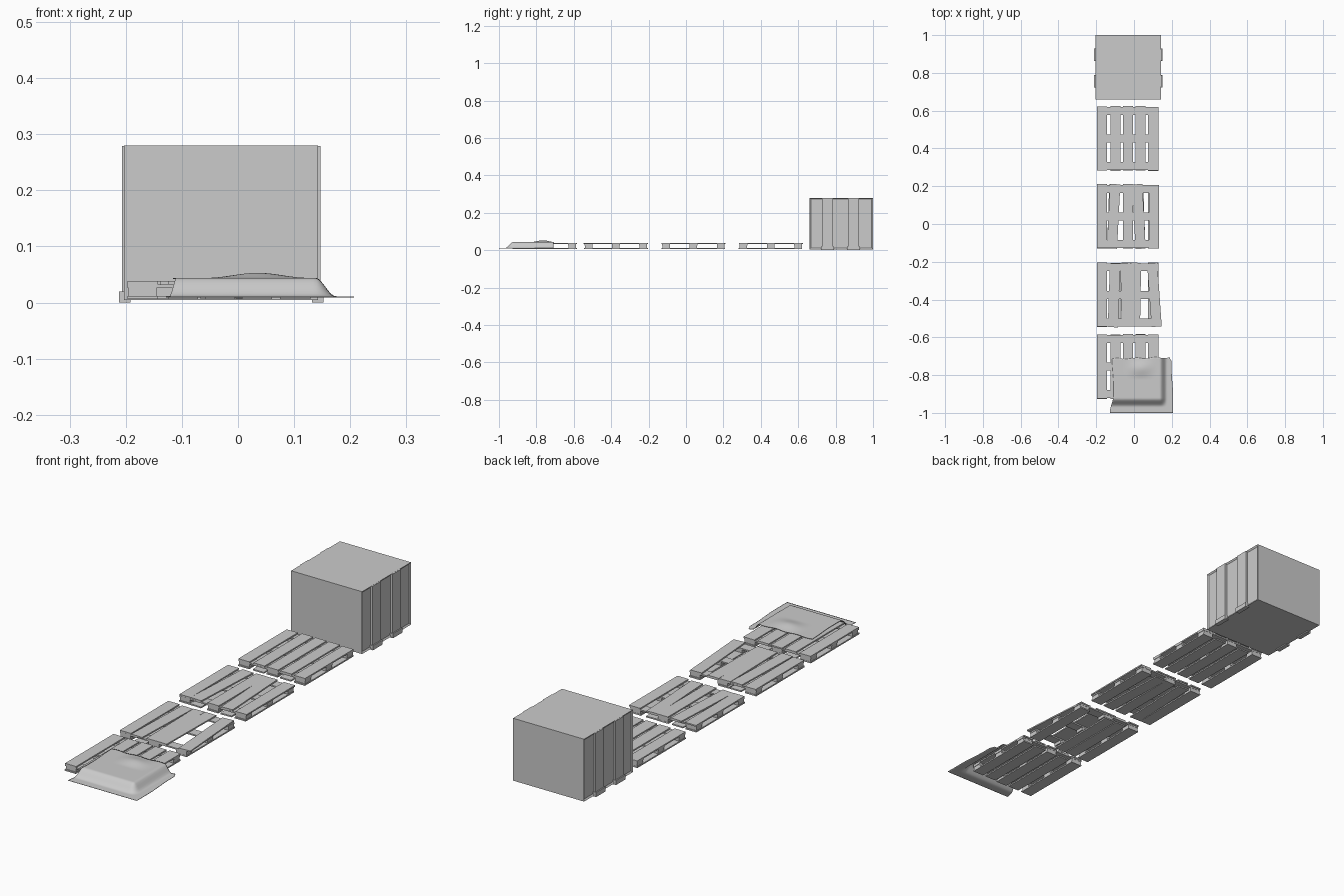
import bpy, bmesh, math, random
from mathutils import Matrix, Vector

cube = bpy.data.objects.get("Cube")
if cube:
    bpy.data.objects.remove(cube)
random.seed(4)

grey = bpy.data.materials.new("plain_grey")
grey.use_nodes = True
grey.diffuse_color = (0.6, 0.6, 0.6, 1)
grey.node_tree.nodes["Principled BSDF"].inputs["Base Color"].default_value = (0.6, 0.6, 0.6, 1)


def finish(name, bm):
    mesh = bpy.data.meshes.new(name)
    bmesh.ops.recalc_face_normals(bm, faces=bm.faces[:])
    bm.to_mesh(mesh)
    bm.free()
    mesh.materials.append(grey)
    obj = bpy.data.objects.new(name, mesh)
    bpy.context.collection.objects.link(obj)
    return obj


def add_box(bm, x, y, z, angle=0):
    """Add a box from (low, high) pairs, turned about its own vertical axis."""
    mid = Vector([sum(p) / 2 for p in (x, y, z)])
    size = [p[1] - p[0] for p in (x, y, z)]
    matrix = (Matrix.Translation(mid) @ Matrix.Rotation(math.radians(angle), 4, 'Z')
              @ Matrix.Diagonal((*size, 1)))
    return bmesh.ops.create_cube(bm, size=1, matrix=matrix)["verts"]


# Pallets: boards run front to back over three cross boards and nine blocks
BOARDS = (-0.17, -0.098, -0.032, 0.034, 0.102)
HALF = 0.169


def pallet(name, cy, top={}, bottom={}):
    for part, low, high, shifts in (("bottom_boards", 0.006, 0.012, bottom),
                                    ("top_boards", 0.032, 0.038, top)):
        bm = bmesh.new()
        for i, x in enumerate(BOARDS):
            shift, angle = shifts.get(i, (0, 0))
            if shift is None:
                continue
            x += shift
            slip = random.uniform(-0.003, 0.003)
            add_box(bm, (x - 0.027, x + 0.027),
                    (cy - HALF + slip, cy + HALF + slip), (low, high), angle)
        finish(f"{name}_{part}", bm)
    cross, blocks = bmesh.new(), bmesh.new()
    for y in (cy - 0.146, cy, cy + 0.146):
        add_box(cross, (-0.197, 0.129), (y - 0.021, y + 0.021), (0.026, 0.032))
        for x in (BOARDS[0], BOARDS[2], BOARDS[4]):
            add_box(blocks, (x - 0.025, x + 0.025), (y - 0.02, y + 0.02), (0.012, 0.026))
    finish(f"{name}_cross_boards", cross)
    finish(f"{name}_blocks", blocks)


pallet("sound_pallet", 0.453)
pallet("worn_pallet", 0.04, {1: (-0.01, -3), 3: (-0.008, 3), 4: (0.004, 0)},
       {1: (-0.012, -2), 3: (-0.006, 2)})
pallet("broken_pallet", -0.375,
       {1: (-0.008, -2), 2: (-0.01, 1), 3: (-0.026, -1), 4: (0.006, 4)},
       {2: (-0.008, 0), 3: (None, 0)})
pallet("covered_pallet", -0.755)

# Crate: closed box with framed, recessed side panels
bm = bmesh.new()
add_box(bm, (-0.203, 0.143), (0.66, 1.0), (0.005, 0.28))
bm.normal_update()
sides = [f for f in bm.faces if abs(f.normal.x) > 0.9]
bmesh.ops.inset_individual(bm, faces=sides, thickness=0.01, depth=-0.005)
finish("crate_body", bm)

# Upright battens with wider feet on both crate sides
battens, feet = bmesh.new(), bmesh.new()
for y in (0.727, 0.866):
    for side in (-1, 1):
        face = -0.03 + side * 0.168
        add_box(battens, sorted((face, -0.03 + side * 0.177)), (y, y + 0.059), (0.008, 0.279))
        add_box(feet, sorted((face - side * 0.006, -0.03 + side * 0.182)),
                (y - 0.004, y + 0.063), (0, 0.02))
finish("crate_battens", battens)
finish("crate_feet", feet)


# Tarpaulin: sheet draped over the front pallet, flat hem at front and left
def ramp(t):
    t = max(0, min(1, t))
    return t * t * (3 - 2 * t)


bm = bmesh.new()
N = 48
grid = []
for j in range(N + 1):
    v = j / N
    row = []
    for i in range(N + 1):
        u = i / N
        left = -0.128 + 0.02 * ramp(v * 3) - 0.008 * ramp(v * 2 - 1)
        right = 0.207 - 0.008 * ramp(v * 2 - 0.6) - 0.01 * ramp(v * 12 - 11)
        x = left + (right - left) * u
        y = -1.0 + (0.286 + 0.008 * u + 0.003 * math.sin(u * 19)) * v
        z = 0.011 + 0.033 * ramp((0.174 - x) / 0.036) * ramp((y + 0.968) / 0.045)
        z += 0.009 * ramp(1 - abs(x - 0.035) / 0.09) * ramp(1 - abs(y + 0.765) / 0.06)
        row.append(bm.verts.new((x, y, z)))
    grid.append(row)
for a, b in zip(grid, grid[1:]):
    for i in range(N):
        bm.faces.new((a[i], a[i + 1], b[i + 1], b[i]))
sheet = finish("tarpaulin", bm)
thick = sheet.modifiers.new("thickness", 'SOLIDIFY')
thick.thickness = 0.002
bpy.context.view_layer.objects.active = sheet
sheet.select_set(True)
bpy.ops.object.shade_smooth_by_angle(angle=math.radians(40))
